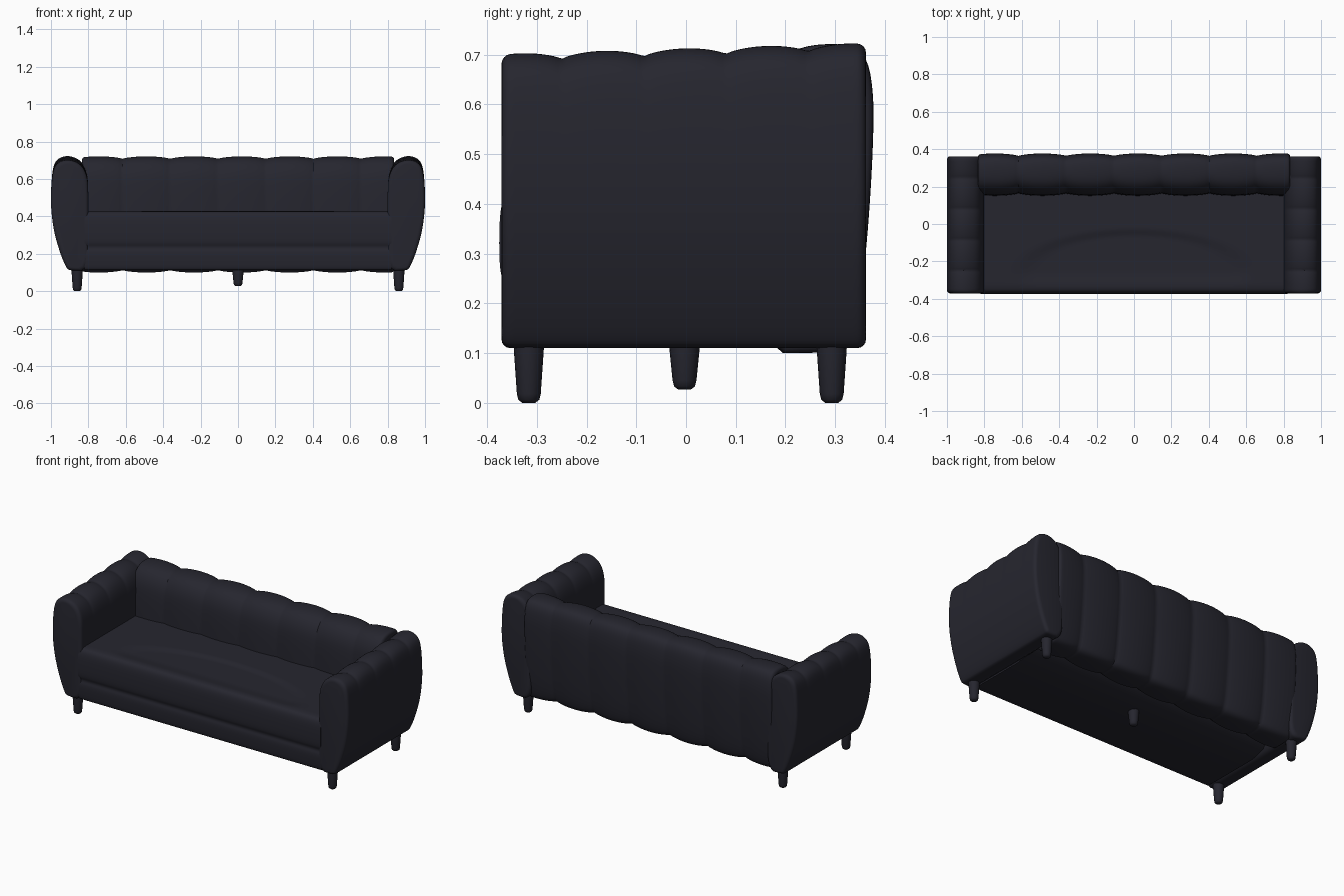
import bpy
import bmesh
import math
from mathutils import Vector

if "Cube" in bpy.data.objects:
    bpy.data.objects.remove(bpy.data.objects["Cube"], do_unlink=True)

# One dark upholstery colour
COLOR = (0.019, 0.019, 0.028, 1)
fabric = bpy.data.materials.new("dark_navy_fabric")
fabric.use_nodes = True
fabric.diffuse_color = COLOR
fabric.node_tree.nodes["Principled BSDF"].inputs["Base Color"].default_value = COLOR


def rounded(points, steps=2):
    """Soften a closed profile by cutting its corners."""
    pts = [Vector(p) for p in points]
    for _ in range(steps):
        cut = []
        for p, q in zip(pts, pts[1:] + pts[:1]):
            cut += [p.lerp(q, 0.25), p.lerp(q, 0.75)]
        pts = cut
    return pts


def smoothstep(v):
    v = min(max(v, 0), 1)
    return v * v * (3 - 2 * v)


def pillow(t, seam, width):
    """One puffed channel between seams: 0 on a seam, 1 mid-channel."""
    return abs(math.sin(math.pi * (t - seam) / width)) ** 0.6


def end_inset(t, start, end, radius):
    """How far the section draws in to round off the ends."""
    d = min(t - start, end - t, radius)
    return radius - math.sqrt(max(radius ** 2 - (radius - d) ** 2, 0))


def shrink(a, b, center, amount):
    return (a - amount * math.tanh((a - center[0]) / 0.04),
            b - amount * math.tanh((b - center[1]) / 0.04))


def finish(name, bm):
    bmesh.ops.recalc_face_normals(bm, faces=bm.faces)
    mesh = bpy.data.meshes.new(name)
    bm.to_mesh(mesh)
    bm.free()
    mesh.materials.append(fabric)
    obj = bpy.data.objects.new(name, mesh)
    bpy.context.collection.objects.link(obj)
    bpy.ops.object.select_all(action='DESELECT')
    obj.select_set(True)
    bpy.context.view_layer.objects.active = obj
    bpy.ops.object.shade_smooth_by_angle(angle=math.radians(40))
    return obj


def loft(name, profile, start, end, radius, place, count=80):
    """Sweep a closed profile; place(t, a, b) gives each vertex position."""
    caps = [radius * k for k in (0, 0.08, 0.3, 0.6)]
    inner = [start + radius + (end - start - 2 * radius) * i / count for i in range(count + 1)]
    stations = [start + c for c in caps] + inner + [end - c for c in reversed(caps)]
    bm = bmesh.new()
    rings = [[bm.verts.new(place(t, p.x, p.y)) for p in profile] for t in stations]
    n = len(profile)
    for r, s in zip(rings, rings[1:]):
        for i in range(n):
            j = (i + 1) % n
            bm.faces.new((r[i], r[j], s[j], s[i]))
    bm.faces.new(rings[0])
    bm.faces.new(rings[-1])
    return finish(name, bm)


# Arms: bulging section in x-z, with puffed channels along the top
arm_profile = rounded([
    (0.80, 0.11), (0.90, 0.11), (0.918, 0.125), (0.95, 0.20), (0.985, 0.32),
    (1.0, 0.44), (1.0, 0.54), (0.992, 0.64), (0.975, 0.69), (0.93, 0.714),
    (0.88, 0.71), (0.83, 0.68), (0.802, 0.61), (0.80, 0.5), (0.80, 0.3)])
for side, label in ((1, "left"), (-1, "right")):
    def place_arm(y, x, z):
        x, z = shrink(x, z, (0.89, 0.4), end_inset(y, -0.371, 0.362, 0.018))
        top = smoothstep((z - 0.45) / 0.25)
        z += top * (0.03 * y - 0.015 * (1 - pillow(y, 0.08, 0.165)))
        return side * x, y, z
    loft(label + "_arm", arm_profile, -0.371, 0.362, 0.018, place_arm)

# Backrest: section in y-z, with vertical channels across the width
back_profile = rounded([
    (0.15, 0.10), (0.27, 0.10), (0.325, 0.108), (0.342, 0.15), (0.357, 0.25),
    (0.370, 0.40), (0.377, 0.54), (0.377, 0.62), (0.366, 0.69), (0.335, 0.721),
    (0.25, 0.721), (0.20, 0.70), (0.168, 0.65), (0.155, 0.58), (0.15, 0.42)])


def place_back(x, y, z):
    amount = 0.014 * (1 - pillow(x, 0.148, 0.255)) + end_inset(x, -0.835, 0.835, 0.015)
    y, z = shrink(y, z, (0.26, 0.4), min(amount, 0.018))
    return x, y, z


loft("backrest", back_profile, -0.835, 0.835, 0.015, place_back, 130)

# Seat: padded front with a shallow groove and a curved dip on the top
seat_top = [(-0.33 + 0.035 * i, 0.43) for i in range(16)]
seat_profile = rounded([
    (0.22, 0.112), (-0.35, 0.112), (-0.364, 0.118), (-0.369, 0.16), (-0.371, 0.21),
    (-0.362, 0.235), (-0.374, 0.26), (-0.376, 0.33), (-0.373, 0.395),
    (-0.36, 0.423)] + seat_top + [(0.22, 0.43)])


def place_seat(x, y, z):
    if z > 0.4:
        reach = math.hypot(x / 0.66, (y + 0.27) / 0.25)
        z -= 0.01 * smoothstep((1 - reach) / 0.2) * smoothstep((y + 0.35) / 0.1)
    return x, y, z


loft("seat", seat_profile, -0.82, 0.82, 0.01, place_seat, 60)


# Legs: short tapered pegs with rounded feet
def leg(name, x, y, foot):
    bm = bmesh.new()
    rings = []
    for z, r in ((foot, 0.013), (foot + 0.006, 0.021), (foot + 0.018, 0.024),
                 (0.105, 0.030), (0.13, 0.031)):
        rings.append([bm.verts.new((x + r * math.cos(math.tau * i / 16),
                                    y + r * math.sin(math.tau * i / 16), z)) for i in range(16)])
    for r, s in zip(rings, rings[1:]):
        for i in range(16):
            j = (i + 1) % 16
            bm.faces.new((r[i], r[j], s[j], s[i]))
    bm.faces.new(rings[0])
    bm.faces.new(rings[-1])
    finish(name, bm)


for side, label in ((1, "left"), (-1, "right")):
    leg("front_" + label + "_leg", side * 0.86, -0.316, 0)
    leg("back_" + label + "_leg", side * 0.86, 0.293, 0)
leg("middle_leg", 0, -0.003, 0.027)
